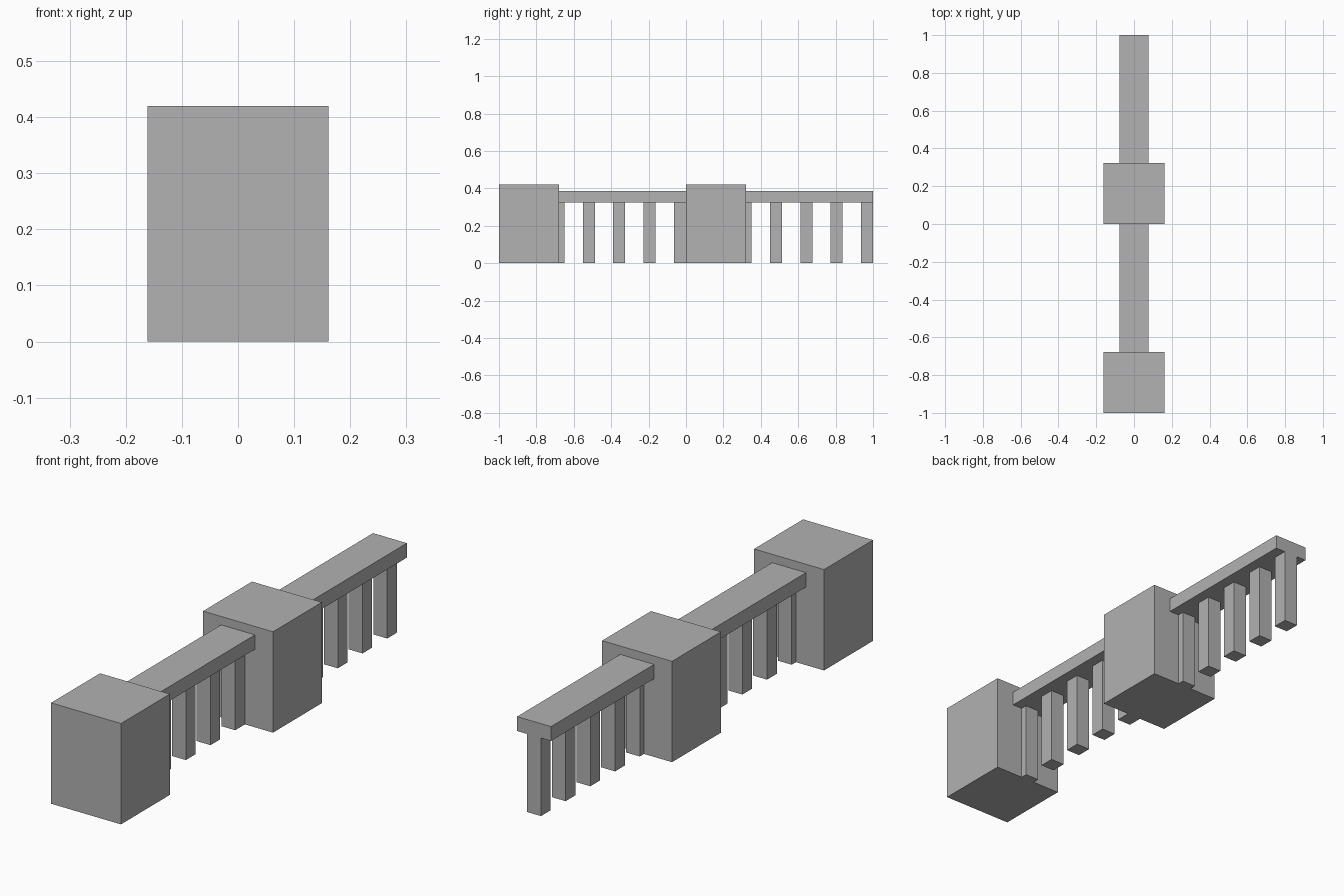
import bpy

# Remove the default cube
default = bpy.data.objects.get("Cube")
if default:
    bpy.data.objects.remove(default, do_unlink=True)

# Single stone colour
GREY = (0.445, 0.445, 0.445, 1)
stone = bpy.data.materials.new("grey stone")
stone.use_nodes = True
stone.diffuse_color = GREY
stone.node_tree.nodes["Principled BSDF"].inputs["Base Color"].default_value = GREY


def box(name, width, y_range, z_range):
    """Box centred on x = 0, spanning the given y and z ranges."""
    (y0, y1), (z0, z1) = y_range, z_range
    bpy.ops.mesh.primitive_cube_add(size=1, location=(0, (y0 + y1) / 2, (z0 + z1) / 2))
    ob = bpy.context.object
    ob.name = name
    ob.scale = (width, y1 - y0, z1 - z0)
    bpy.ops.object.transform_apply(location=False, rotation=False, scale=True)
    ob.data.materials.append(stone)
    return ob


PILLAR, PILLAR_HEIGHT = 0.322, 0.42
RAIL_WIDTH, RAIL_BOTTOM, RAIL_TOP = 0.156, 0.325, 0.385
POST, SPACING, POSTS = 0.064, 0.1625, 5

# Two equal bays: pillar in front, railing behind it
for bay, start in (("front", -1), ("back", 0)):
    end = start + 1
    face = start + PILLAR
    box(f"{bay}_pillar", PILLAR, (start, face), (0, PILLAR_HEIGHT))
    box(f"{bay}_handrail", RAIL_WIDTH, (face, end), (RAIL_BOTTOM, RAIL_TOP))
    # Balusters step forward from the bay end; the last is half sunk in the pillar
    for i in range(POSTS):
        y1 = end - i * SPACING
        box(f"{bay}_baluster_{i + 1}", POST, (y1 - POST, y1), (0, RAIL_BOTTOM))
